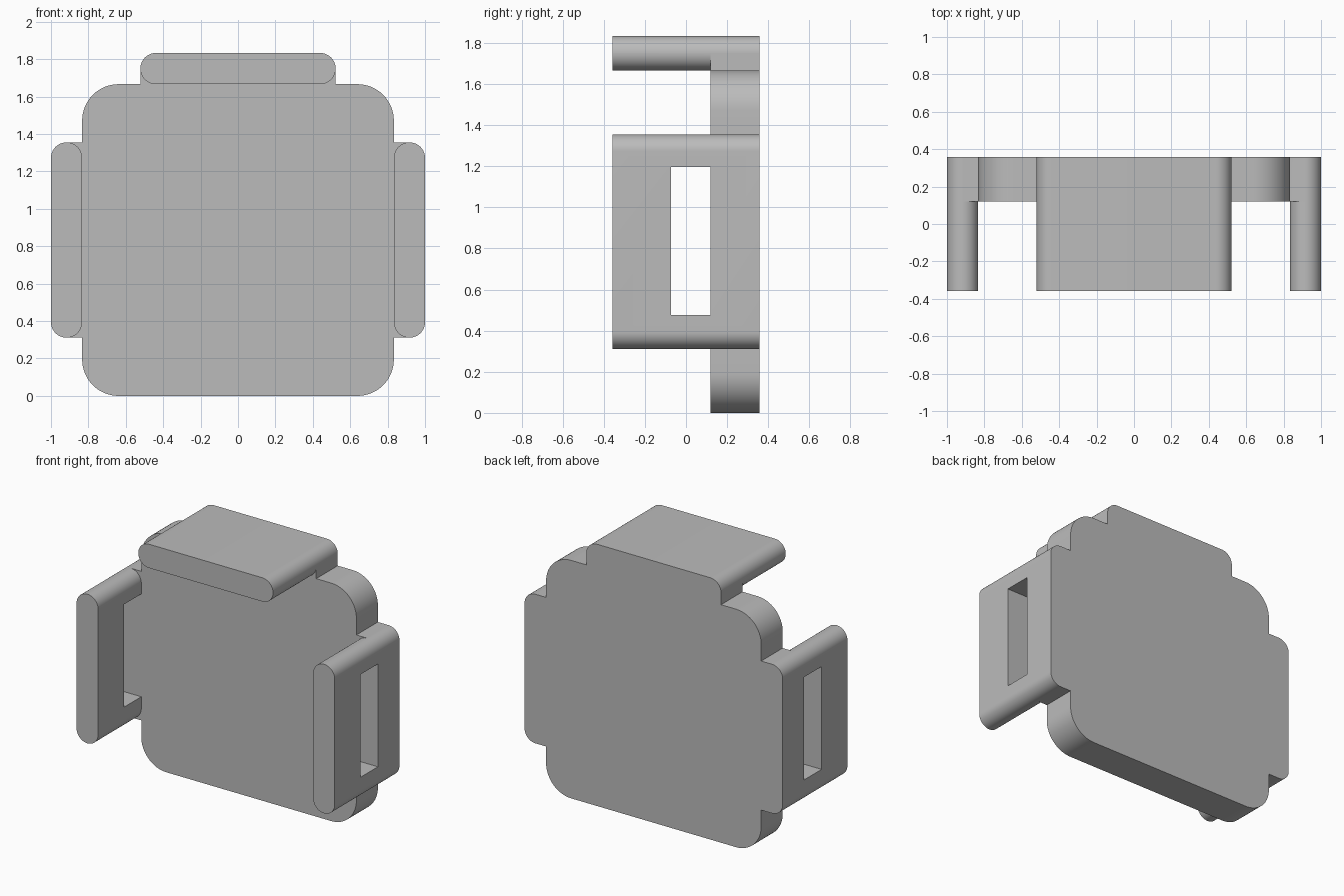
import bpy, bmesh, math

cube = bpy.data.objects.get("Cube")
if cube:
    bpy.data.objects.remove(cube)

grey = bpy.data.materials.new("plain grey")
grey.use_nodes = True
grey.diffuse_color = (0.5, 0.5, 0.5, 1)
grey.node_tree.nodes["Principled BSDF"].inputs["Base Color"].default_value = (0.5, 0.5, 0.5, 1)

FRONT, BACK, PLATE_FRONT = -0.358, 0.358, 0.12
HALF, EDGE, THICK = 0.8333, 1.0, 0.1667   # plate half width, flange outer edge, flange thickness
MID = HALF                                # height of the plate centre
LONG = 0.522                              # half length of a flange


def prism(name, x0, x1, z0, z1, y0, y1, radius=0.0, steps=16):
    """Rounded rectangle in x and z, extruded along y."""
    bm = bmesh.new()
    points = []
    corners = ((x1, z1, 1, 1), (x0, z1, -1, 1), (x0, z0, -1, -1), (x1, z0, 1, -1))
    for quarter, (x, z, sx, sz) in enumerate(corners):
        for i in range(steps + 1 if radius else 1):
            a = (quarter + i / steps) * math.pi / 2
            px = x - sx * radius + radius * math.cos(a)
            pz = z - sz * radius + radius * math.sin(a)
            points.append(bm.verts.new((px, y0, pz)))
    bmesh.ops.remove_doubles(bm, verts=points, dist=0.0001)
    face = bm.faces.new(bm.verts)
    extruded = bmesh.ops.extrude_face_region(bm, geom=[face])["geom"]
    moved = [v for v in extruded if isinstance(v, bmesh.types.BMVert)]
    bmesh.ops.translate(bm, verts=moved, vec=(0, y1 - y0, 0))
    bmesh.ops.recalc_face_normals(bm, faces=bm.faces)
    mesh = bpy.data.meshes.new(name)
    bm.to_mesh(mesh)
    bm.free()
    mesh.materials.append(grey)
    obj = bpy.data.objects.new(name, mesh)
    bpy.context.collection.objects.link(obj)
    return obj


def combine(target, tool, operation):
    """Apply a boolean and discard the tool."""
    mod = target.modifiers.new("Combine", "BOOLEAN")
    mod.operation, mod.solver, mod.object = operation, "EXACT", tool
    bpy.context.view_layer.objects.active = target
    bpy.ops.object.modifier_apply(modifier=mod.name)
    bpy.data.objects.remove(tool)


# Back plate
body = prism("bracket_body", -HALF, HALF, 0, 2 * HALF, PLATE_FRONT, BACK, 0.195)

# Top flange and the neck joining it to the plate
top = 2 * HALF
r = THICK / 2 - 0.0002
combine(body, prism("top_neck", -LONG, LONG, top - 0.1, top + THICK / 2, PLATE_FRONT, BACK), "UNION")
combine(body, prism("top_flange", -LONG, LONG, top, top + THICK, FRONT, BACK, r), "UNION")

# Side flanges with necks and belt slots
for side in (-1, 1):
    def span(a, b):
        return sorted((side * a, side * b))
    low, high = MID - LONG, MID + LONG
    combine(body, prism("side_neck", *span(HALF - 0.1, HALF + THICK / 2), low, high,
                        PLATE_FRONT, BACK), "UNION")
    combine(body, prism("side_flange", *span(HALF, EDGE), low, high, FRONT, BACK, r), "UNION")
    combine(body, prism("slot_cutter", *span(HALF - 0.05, EDGE + 0.05), 0.477, 1.197,
                        -0.072, PLATE_FRONT), "DIFFERENCE")

# Smooth the rounded ends, keep the edges crisp
bpy.ops.object.select_all(action="DESELECT")
body.select_set(True)
bpy.context.view_layer.objects.active = body
bpy.ops.object.shade_smooth_by_angle(angle=math.radians(30))
